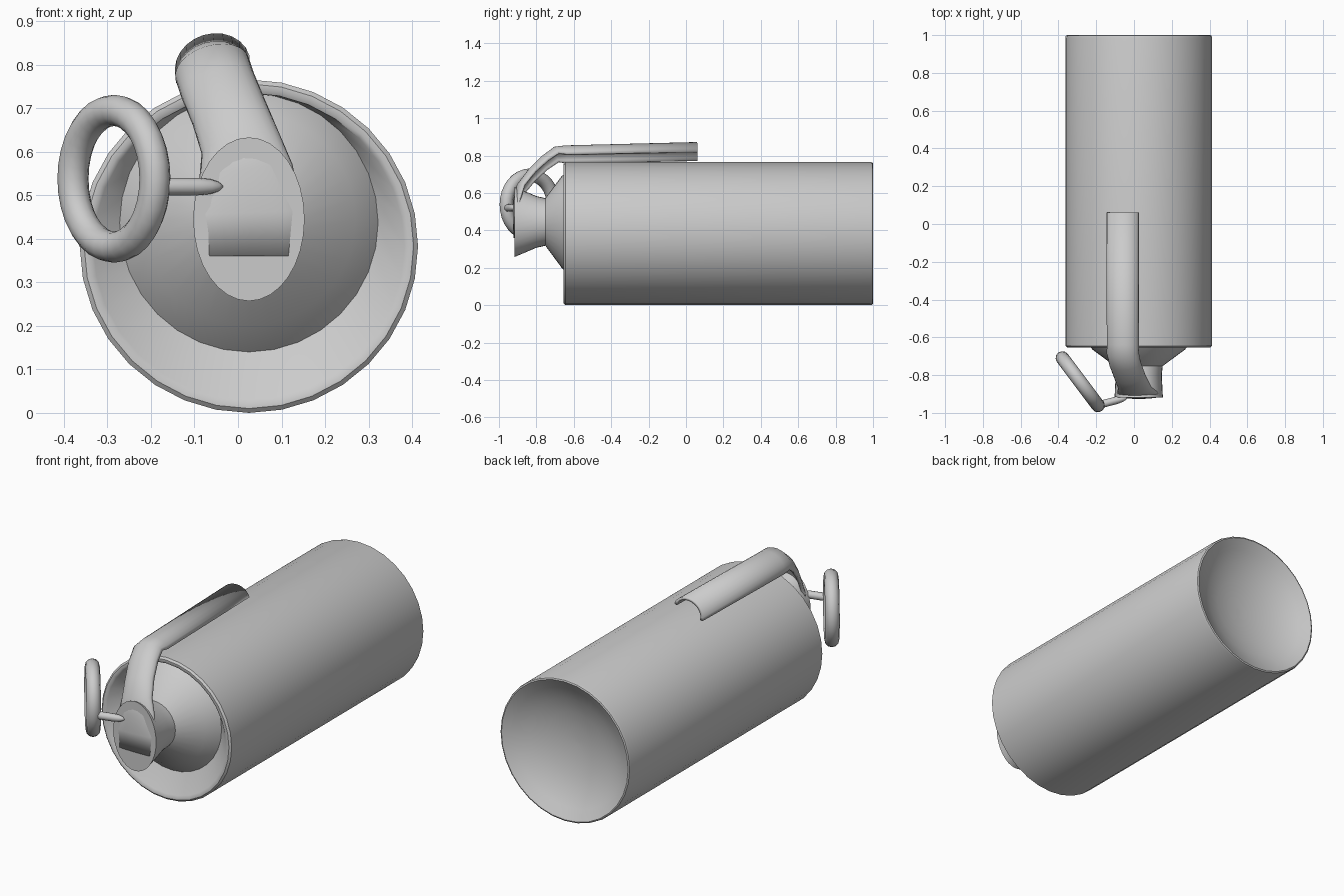
import bpy, bmesh, math
from mathutils import Vector, Matrix

if "Cube" in bpy.data.objects:
    bpy.data.objects.remove(bpy.data.objects["Cube"])


def finish(name, bm, angle=35):
    bmesh.ops.recalc_face_normals(bm, faces=bm.faces)
    me = bpy.data.meshes.new(name)
    bm.to_mesh(me)
    bm.free()
    ob = bpy.data.objects.new(name, me)
    bpy.context.collection.objects.link(ob)
    bpy.ops.object.select_all(action='DESELECT')
    ob.select_set(True)
    bpy.context.view_layer.objects.active = ob
    bpy.ops.object.shade_smooth_by_angle(angle=math.radians(angle))
    return ob


def loft(name, rings, closed=True, caps=(False, False), angle=35):
    """Skin a list of equally long point rings."""
    bm = bmesh.new()
    rows = [[bm.verts.new(p) for p in ring] for ring in rings]
    n = len(rows[0])
    for a, b in zip(rows, rows[1:]):
        for i in range(n if closed else n - 1):
            j = (i + 1) % n
            bm.faces.new((a[i], a[j], b[j], b[i]))
    for use, row in zip(caps, (rows[0], rows[-1])):
        if use:
            bm.faces.new(row)
    return finish(name, bm, angle)


def ellipse(y, rx, rz, cz, cx=0.025, n=32):
    return [(cx + rx * math.sin(2 * math.pi * i / n), y,
             cz + rz * math.cos(2 * math.pi * i / n)) for i in range(n)]


# Body: front recess, rolled rims, long wall and dished base
CZ = 0.383
profile = [(-0.648, 0.352), (-0.654, 0.362), (-0.654, 0.373), (-0.645, 0.383),
           (0.985, 0.383), (0.997, 0.380), (1.0, 0.373), (0.995, 0.364),
           (0.965, 0.32), (0.93, 0.25), (0.905, 0.17), (0.89, 0.08), (0.887, 0.01)]
rings = [ellipse(-0.60, 0.297, 0.297, 0.437)]
rings += [ellipse(y, r * 1.015, r, CZ) for y, r in profile]
loft("body", rings, caps=(False, True))

# Neck cone flaring into the oval fuse head
NZ = 0.445
neck = [(-0.60, 0.297, 0.297, 0.437), (-0.665, 0.245, 0.245, NZ),
        (-0.752, 0.127, 0.127, NZ), (-0.80, 0.122, 0.138, NZ),
        (-0.918, 0.128, 0.188, NZ)]
loft("neck_and_head", [ellipse(*p) for p in neck], caps=(False, True))

# Safety lever: arched strip lofted along a bent path
# (x, y, z of crest, half width, arch height, tilt degrees)
stations = [(0.025, -0.922, 0.36, 0.105, 0.008, 0),
            (0.025, -0.926, 0.46, 0.122, 0.018, 0),
            (0.018, -0.924, 0.56, 0.108, 0.035, 6),
            (0.000, -0.905, 0.64, 0.092, 0.045, 14),
            (-0.030, -0.845, 0.72, 0.088, 0.05, 17),
            (-0.058, -0.775, 0.79, 0.088, 0.055, 17),
            (-0.075, -0.705, 0.842, 0.088, 0.06, 17),
            (-0.078, -0.64, 0.850, 0.088, 0.07, 17),
            (-0.080, 0.06, 0.868, 0.088, 0.075, 17)]
pts = [Vector(s[:3]) for s in stations]
rings = []
for k, (x, y, z, hw, arch, tilt) in enumerate(stations):
    tangent = (pts[min(k + 1, len(pts) - 1)] - pts[max(k - 1, 0)]).normalized()
    t = math.radians(tilt)
    side = Vector((math.cos(t), 0, math.sin(t)))
    side = (side - tangent * side.dot(tangent)).normalized()
    out = side.cross(tangent).normalized()
    rings.append([pts[k] + side * hw * math.cos(a) + out * arch * (math.sin(a) - 1)
                  for a in (math.pi * i / 12 for i in range(13))])
lever = loft("safety_lever", rings, closed=False, angle=50)
bm = bmesh.new()
bm.from_mesh(lever.data)
# keep the arch crest facing away from the body
top = max(bm.faces, key=lambda f: f.calc_center_median().z)
if top.normal.z < 0:
    bmesh.ops.reverse_faces(bm, faces=bm.faces)
bm.to_mesh(lever.data)
bm.free()
solid = lever.modifiers.new("thickness", 'SOLIDIFY')
solid.thickness = 0.015
solid.offset = -1

# Pull ring
bpy.ops.mesh.primitive_torus_add(major_radius=0.157, minor_radius=0.036,
                                 major_segments=32, minor_segments=12)
ring = bpy.context.object
ring.name = "pull_ring"
u = Vector((0.6, -0.8, 0.0))
v = Vector((0, 0, 1))
n = u.cross(v)
m = Matrix((u, v, n)).transposed().to_4x4()
m.translation = (-0.285, -0.835, 0.538)
ring.matrix_world = m
bpy.ops.object.shade_smooth()

# Pin with a rounded tip
start, end = Vector((-0.175, -0.955, 0.52)), Vector((-0.035, -0.918, 0.52))
axis = end - start
side = axis.cross(Vector((0, 0, 1))).normalized()
rings = []
for f, r in [(0, 0.02), (0.6, 0.02), (0.8, 0.017), (0.93, 0.011), (1, 0.003)]:
    rings.append([start + axis * f + side * r * math.cos(math.pi * i / 6)
                  + Vector((0, 0, r * math.sin(math.pi * i / 6))) for i in range(12)])
loft("pin", rings, caps=(True, True), angle=60)
